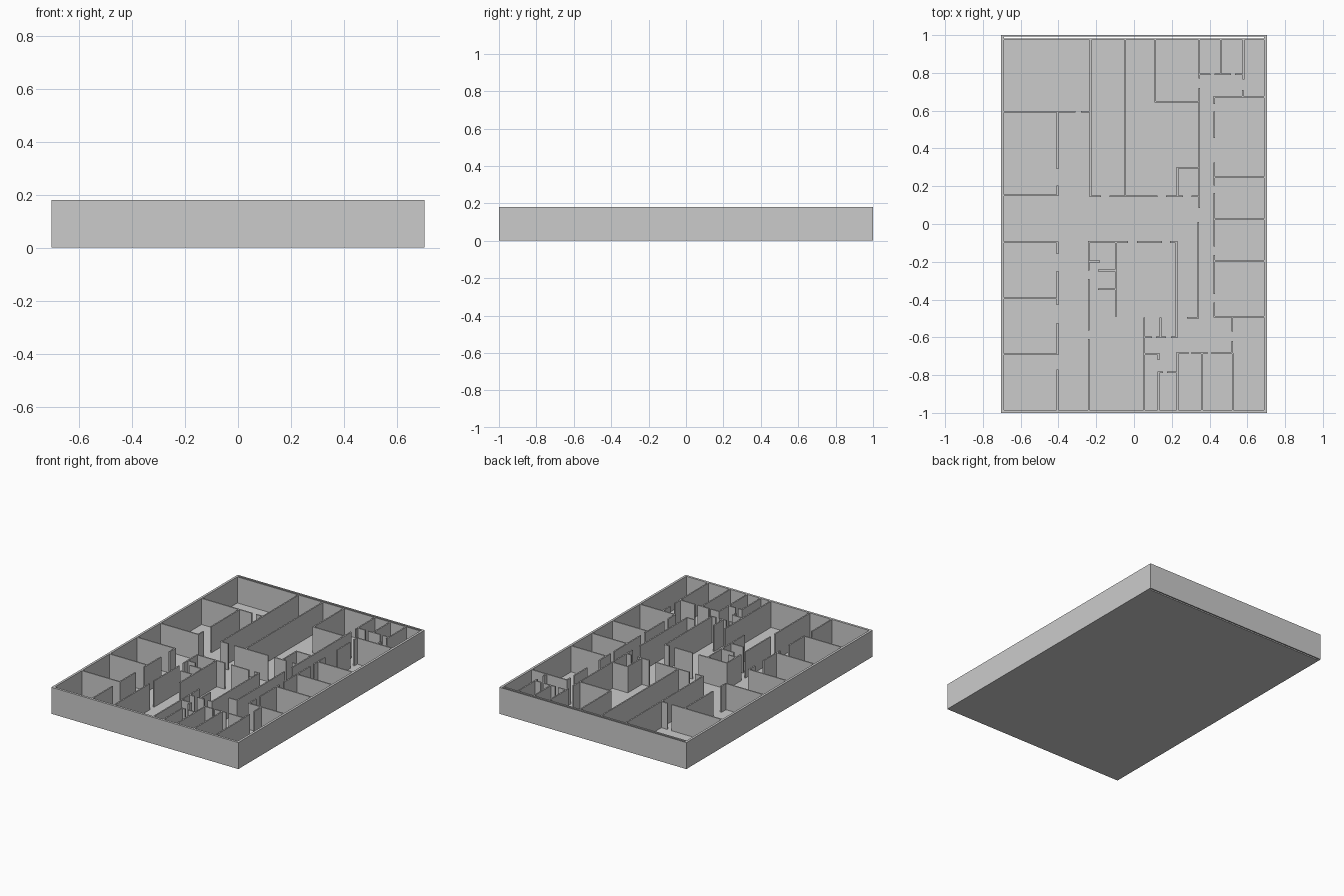
import bpy, bmesh
from mathutils import Matrix

H = 0.18      # wall height
T = 0.009     # partition thickness
L, R, F, B = -0.69, 0.69, -0.985, 0.978   # inner faces of the shell


def add_box(bm, x0, x1, y0, y1, z0=0.0, z1=H):
    m = Matrix.Translation(((x0 + x1) / 2, (y0 + y1) / 2, (z0 + z1) / 2))
    m = m @ Matrix.Diagonal((x1 - x0, y1 - y0, z1 - z0, 1))
    bmesh.ops.create_cube(bm, size=1, matrix=m)


def finish(name, bm):
    me = bpy.data.meshes.new(name)
    bm.to_mesh(me)
    bm.free()
    ob = bpy.data.objects.new(name, me)
    bpy.context.collection.objects.link(ob)


def partitions(name, along_x=(), along_y=()):
    """Each run is (line position, (start, end), ...); gaps are doorways."""
    bm = bmesh.new()
    h = T / 2
    for y, *spans in along_x:
        for a, b in spans:
            add_box(bm, a - h, b + h, y - h, y + h)
    for x, *spans in along_y:
        for a, b in spans:
            add_box(bm, x - h, x + h, a, b)
    finish(name, bm)


# Floor slab, stopping just short of the rear outer wall
bm = bmesh.new()
add_box(bm, -0.695, 0.695, -0.99, 0.982, 0, 0.003)
finish("floor", bm)

# Outer shell with a narrow cavity at the rear
bm = bmesh.new()
for s in (-1, 1):
    add_box(bm, min(s * 0.687, s * 0.703), max(s * 0.687, s * 0.703), -1, 1)
add_box(bm, -0.687, 0.687, -1, -0.984)
add_box(bm, -0.687, 0.687, 0.993, 1)
add_box(bm, -0.687, 0.687, 0.974, 0.982)
finish("outer_walls", bm)

# Left row of rooms
partitions("left_rooms",
           [(y, (L, -0.405)) for y in (0.595, 0.152, -0.097, -0.393, -0.69)]
           + [(0.595, (-0.405, -0.315), (-0.275, -0.23))],
           [(-0.405, (0.29, 0.595), (0.15, 0.205), (-0.16, -0.097),
             (-0.43, -0.25), (-0.69, -0.525), (F, -0.77))])

# Rear halls
partitions("rear_halls",
           [(0.147, (-0.23, -0.178), (-0.125, 0.12), (0.175, 0.255), (0.31, 0.345)),
            (0.648, (0.113, 0.345)), (0.298, (0.23, 0.345))],
           [(-0.23, (0.147, B)), (-0.046, (0.147, B)), (0.113, (0.648, B)),
            (0.23, (0.147, 0.298)), (0.345, (0.085, 0.72), (0.77, B))])

# Small rooms in the rear right corner
partitions("rear_closets",
           [(0.792, (0.345, 0.40), (0.43, 0.51), (0.54, 0.58))],
           [(0.46, (0.792, B)), (0.58, (0.765, B)), (0.575, (0.67, 0.71))])

# Right row of rooms
partitions("right_rooms",
           [(y, (0.425, R)) for y in (0.672, 0.248, 0.025, -0.196, -0.491)],
           [(0.425, (0.635, 0.672), (0.455, 0.595), (0.205, 0.325),
             (-0.12, 0.165), (-0.37, -0.165), (-0.491, -0.415))])

# Central core
partitions("central_core",
           [(-0.095, (-0.24, -0.035), (0.02, 0.145), (0.195, 0.225)),
            (-0.198, (-0.24, -0.185)), (-0.246, (-0.185, -0.095)),
            (-0.345, (-0.185, -0.095)), (-0.497, (0.285, 0.34))],
           [(-0.24, (-0.245, -0.095), (-0.565, -0.29), (F, -0.61)),
            (-0.095, (-0.49, -0.095)), (0.225, (-0.60, -0.095)),
            (0.34, (-0.50, 0.01))])

# Front small rooms
partitions("front_closets",
           [(-0.60, (0.055, 0.09), (0.12, 0.165), (0.2, 0.225)),
            (-0.688, (0.055, 0.13)), (-0.785, (0.13, 0.15), (0.18, 0.23)),
            (-0.683, (0.23, 0.285), (0.31, 0.385), (0.415, 0.52))],
           [(0.055, (F, -0.495)), (0.14, (-0.60, -0.495)),
            (0.13, (-0.72, -0.688), (F, -0.78)),
            (0.52, (-0.57, -0.491), (-0.683, -0.62))]
           + [(x, (F, -0.683)) for x in (0.23, 0.36, 0.523)])
